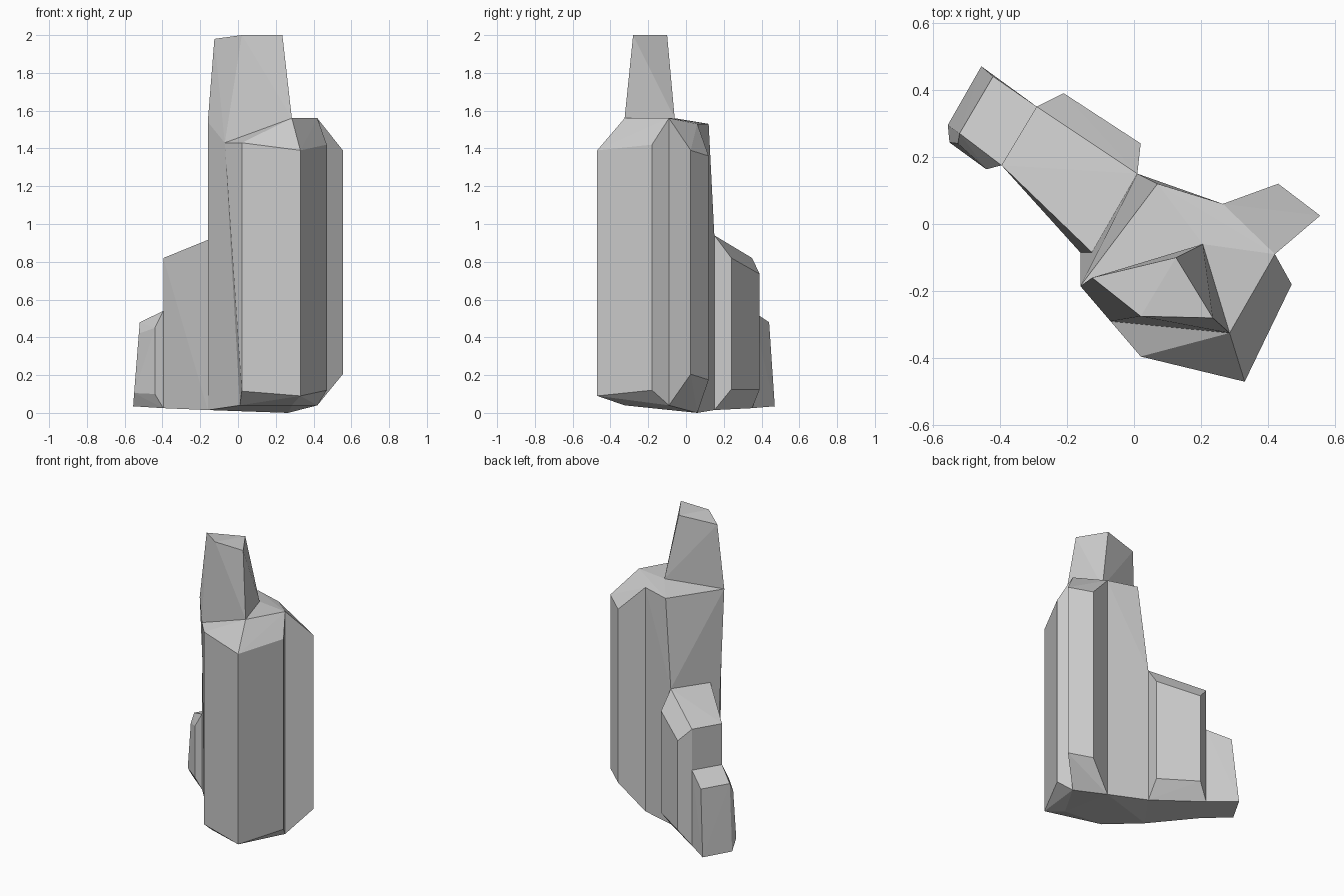
import bpy, bmesh
from mathutils import Vector

if "Cube" in bpy.data.objects:
    bpy.data.objects.remove(bpy.data.objects["Cube"])


def block(name, pts, openings=()):
    """Flat-faced convex block; faces lying fully on an opening (point set) are removed."""
    bm = bmesh.new()
    verts = [bm.verts.new(p) for p in pts]
    bmesh.ops.convex_hull(bm, input=verts)
    for pset in openings:
        keys = [Vector(p) for p in pset]
        hidden = [f for f in bm.faces
                  if all(any((v.co - k).length < 1e-4 for k in keys) for v in f.verts)]
        bmesh.ops.delete(bm, geom=hidden, context='FACES_ONLY')
    bmesh.ops.delete(bm, geom=[v for v in bm.verts if not v.link_faces], context='VERTS')
    bmesh.ops.delete(bm, geom=[e for e in bm.edges if not e.link_faces], context='EDGES')
    bmesh.ops.dissolve_limit(bm, angle_limit=0.01, verts=bm.verts[:], edges=bm.edges[:])
    me = bpy.data.meshes.new(name)
    bm.to_mesh(me)
    bm.free()
    ob = bpy.data.objects.new(name, me)
    bpy.context.collection.objects.link(ob)
    return ob


def bulge(name, inner, outer, extra=()):
    """Bevelled slab standing out from a wall; inner and outer are four corners each."""
    return block(name, inner + outer, [inner, *extra])


# Shared corners of the central column
front_top, front_bot = (.285, -.325, 1.56), (.285, -.325, .04)
right_top, right_bot = (.42, -.09, 1.56), (.42, -.09, .04)
back_top, back_bot = (.265, .06, 1.53), (.265, .06, 0)
rear_top, rear_mid, rear_bot = (.07, .12, 1.53), (.01, .15, .94), (.01, .15, .015)
left_top, left_mid, left_bot = (-.16, -.185, 1.54), (-.125, -.085, .93), (-.16, -.085, .015)
notch_top, notch_bot = (-.07, -.29, 1.43), (.01, -.30, .04)
ridge = (.205, -.06, 1.56)

spire_base = [front_top, ridge, left_top, notch_top]
front_wall = [front_top, notch_top, front_bot, notch_bot]
right_wall = [front_top, right_top, front_bot, right_bot]
back_wall = [right_top, back_top, right_bot, back_bot]
step_wall = [rear_mid, left_mid, rear_bot, left_bot]

# Central column and the spire on top
block("central_column",
      [front_top, right_top, back_top, rear_top, left_top, notch_top, ridge,
       front_bot, right_bot, back_bot, rear_bot, left_bot, notch_bot, rear_mid, left_mid],
      [spire_base, front_wall, right_wall, back_wall, step_wall])
block("top_spire", spire_base + [(.235, -.28, 2), (.125, -.10, 2),
                                 (-.125, -.16, 1.98), (.02, -.275, 2)], [spire_base])

# Bevelled slabs around the column; front and right meet at one corner
corner_top, corner_bot = (.33, -.47, 1.39), (.33, -.47, .09)
joint = [front_top, front_bot, corner_top, corner_bot]
bulge("front_slab", front_wall,
      [corner_top, (.02, -.395, 1.43), corner_bot, (.02, -.395, .115)], [joint])
bulge("right_slab", right_wall,
      [corner_top, (.47, -.18, 1.42), corner_bot, (.47, -.18, .12)], [joint])
bulge("back_right_slab", back_wall,
      [(.555, .025, 1.39), (.43, .12, 1.36), (.555, .025, .205), (.43, .12, .175)])

# Middle step with its back slab
mid_back_top, mid_back_bot = (-.29, .35, .82), (-.29, .35, .025)
mid_front_top, mid_front_bot = (-.395, .175, .82), (-.395, .175, .025)
mid_wall = [rear_mid, mid_back_top, rear_bot, mid_back_bot]
block("middle_step", step_wall + [mid_back_top, mid_back_bot, mid_front_top, mid_front_bot],
      [step_wall, mid_wall])
bulge("middle_back_slab", mid_wall,
      [(.02, .24, .82), (-.21, .39, .735), (.02, .24, .125), (-.21, .39, .125)])

# Low step with its front slab
low_in_top = (-.395, .175, .54)
low_out_top, low_out_bot = (-.52, .27, .48), (-.555, .295, .035)
low_wall = [low_in_top, low_out_top, mid_front_bot, low_out_bot]
low_joint = [low_in_top, (-.29, .35, .54), mid_front_bot, mid_back_bot]
block("low_step", low_joint + [low_out_top, low_out_bot, (-.42, .44, .48), (-.455, .47, .035)],
      [low_joint, low_wall])
bulge("low_front_slab", low_wall,
      [(-.44, .163, .45), (-.525, .24, .42), (-.44, .163, .10), (-.55, .243, .105)])
